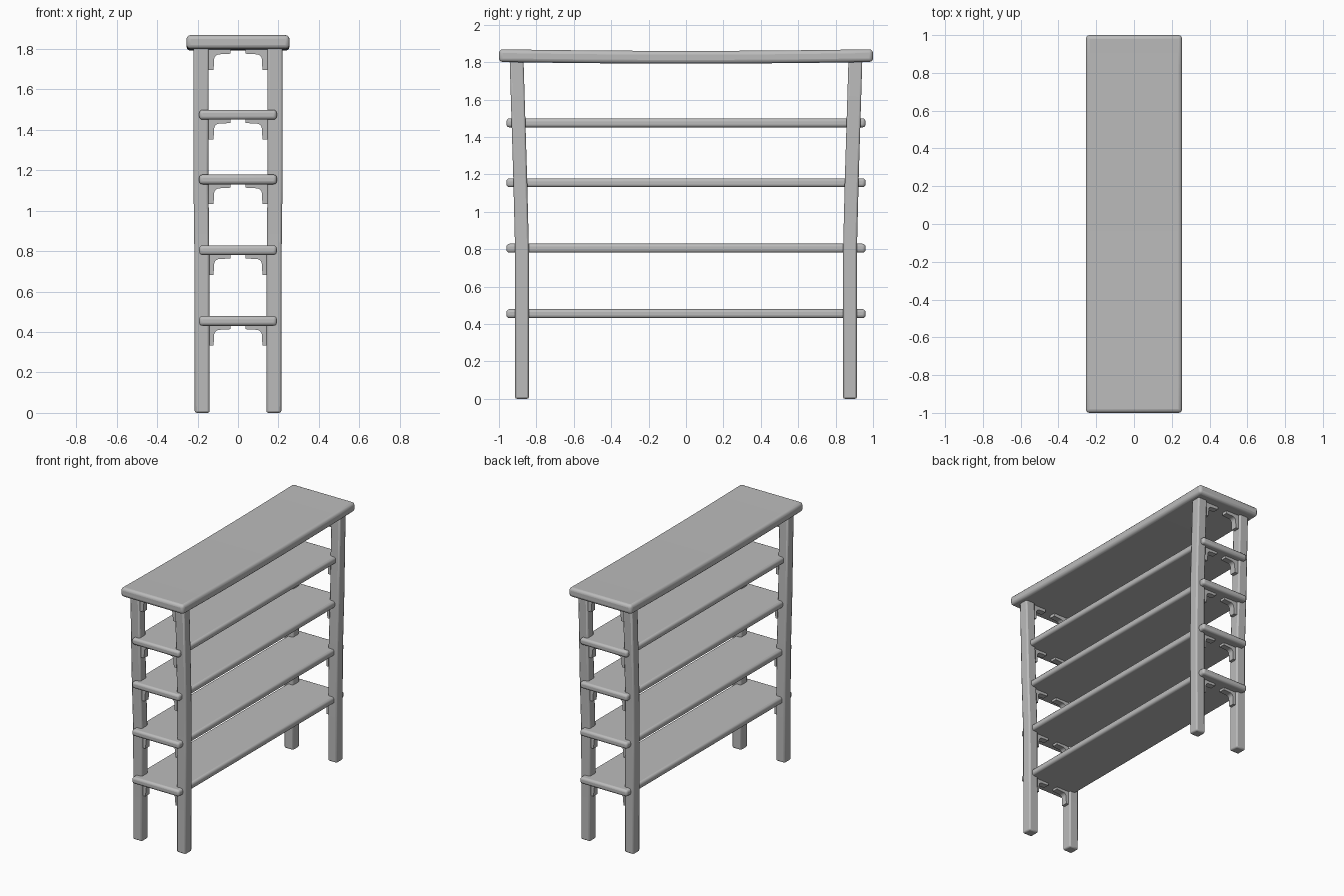
import bpy, bmesh, math
from mathutils import Vector

cube = bpy.data.objects.get("Cube")
if cube:
    bpy.data.objects.remove(cube, do_unlink=True)

grey = bpy.data.materials.new("plain_grey")
grey.use_nodes = True
tone = (0.5, 0.5, 0.5, 1)
grey.diffuse_color = tone
grey.node_tree.nodes["Principled BSDF"].inputs["Base Color"].default_value = tone


def finish(bm, name, bevel, segments=3):
    """Turn a bmesh into a named, bevelled, softly shaded object."""
    bmesh.ops.recalc_face_normals(bm, faces=bm.faces)
    mesh = bpy.data.meshes.new(name)
    bm.to_mesh(mesh)
    bm.free()
    mesh.materials.append(grey)
    obj = bpy.data.objects.new(name, mesh)
    bpy.context.collection.objects.link(obj)
    if bevel:
        mod = obj.modifiers.new("rounded_edges", "BEVEL")
        mod.width, mod.segments = bevel, segments
        mod.limit_method, mod.angle_limit = "ANGLE", math.radians(40)
    bpy.ops.object.select_all(action="DESELECT")
    obj.select_set(True)
    bpy.context.view_layer.objects.active = obj
    bpy.ops.object.shade_smooth_by_angle(angle=math.radians(35))
    return obj


def loft(rings):
    """Skin a list of equal-length rings and cap both ends."""
    bm = bmesh.new()
    loops = [[bm.verts.new(p) for p in ring] for ring in rings]
    for a, b in zip(loops, loops[1:]):
        for i in range(len(a)):
            j = (i + 1) % len(a)
            bm.faces.new((a[i], a[j], b[j], b[i]))
    bm.faces.new(loops[0])
    bm.faces.new(loops[-1])
    return bm


def board(name, half_x, half_y, z, thick, bevel, sag=0.0, steps=1):
    rings = []
    for i in range(steps + 1):
        t = 2 * i / steps - 1
        zc = z - sag * (1 - t * t)
        rings.append([(sx * half_x, t * half_y, zc + sz * thick / 2)
                      for sx, sz in ((-1, -1), (1, -1), (1, 1), (-1, 1))])
    return finish(loft(rings), name, bevel)


# Top board, dipping slightly in the middle
board("top_board", 0.255, 1.0, 1.835, 0.068, 0.02, sag=0.009, steps=12)

# Shelves
shelf_heights = (0.455, 0.805, 1.155, 1.475)
for n, z in enumerate(shelf_heights, 1):
    board(f"shelf_{n}", 0.192, 0.96, z, 0.048, 0.016)

# Leg centre line: (z, x, y), leaning outwards above the middle
LEG_PATH = ((0, 0.177, 0.877), (0.8, 0.179, 0.877),
            (1.2, 0.184, 0.887), (1.82, 0.182, 0.906))
LEG_HALF = 0.037


def leg_centre(z):
    for (z0, *a), (z1, *b) in zip(LEG_PATH, LEG_PATH[1:]):
        if z <= z1:
            return Vector(a).lerp(Vector(b), (z - z0) / (z1 - z0))
    return Vector(LEG_PATH[-1][1:])


def leg(name, sx, sy):
    h = LEG_HALF
    rings = [[(sx * (x + dx * h), sy * (y + dy * h), z)
              for dx, dy in ((-1, -1), (1, -1), (1, 1), (-1, 1))]
             for z, x, y in LEG_PATH]
    finish(loft(rings), name, 0.01, 2)


def bracket(name, sx, sy, z_top):
    """L-shaped support with a rounded inner corner."""
    centre = leg_centre(z_top)
    wall, inner, tip = centre.x - LEG_HALF + 0.004, 0.118, 0.038
    under, r, w = z_top - 0.02, 0.025, 0.022
    profile = [(wall, z_top + 0.004), (wall, z_top - 0.098),
               (inner + 0.003, z_top - 0.098)]
    for i in range(6):
        a = i / 5 * math.pi / 2
        profile.append((inner - r + r * math.cos(a), under - r + r * math.sin(a)))
    profile += [(tip, under + 0.003), (tip, z_top + 0.004)]
    rings = [[(sx * x, sy * (centre.y + dy), z) for x, z in profile]
             for dy in (-w, w)]
    finish(loft(rings), name, 0)


# Four legs, each with a bracket beneath every board
undersides = [z - 0.024 for z in shelf_heights] + [1.794]
for sx, side in ((1, "left"), (-1, "right")):
    for sy, end in ((-1, "front"), (1, "back")):
        leg(f"{end}_{side}_leg", sx, sy)
        for n, z in enumerate(undersides, 1):
            bracket(f"{end}_{side}_bracket_{n}", sx, sy, z)
